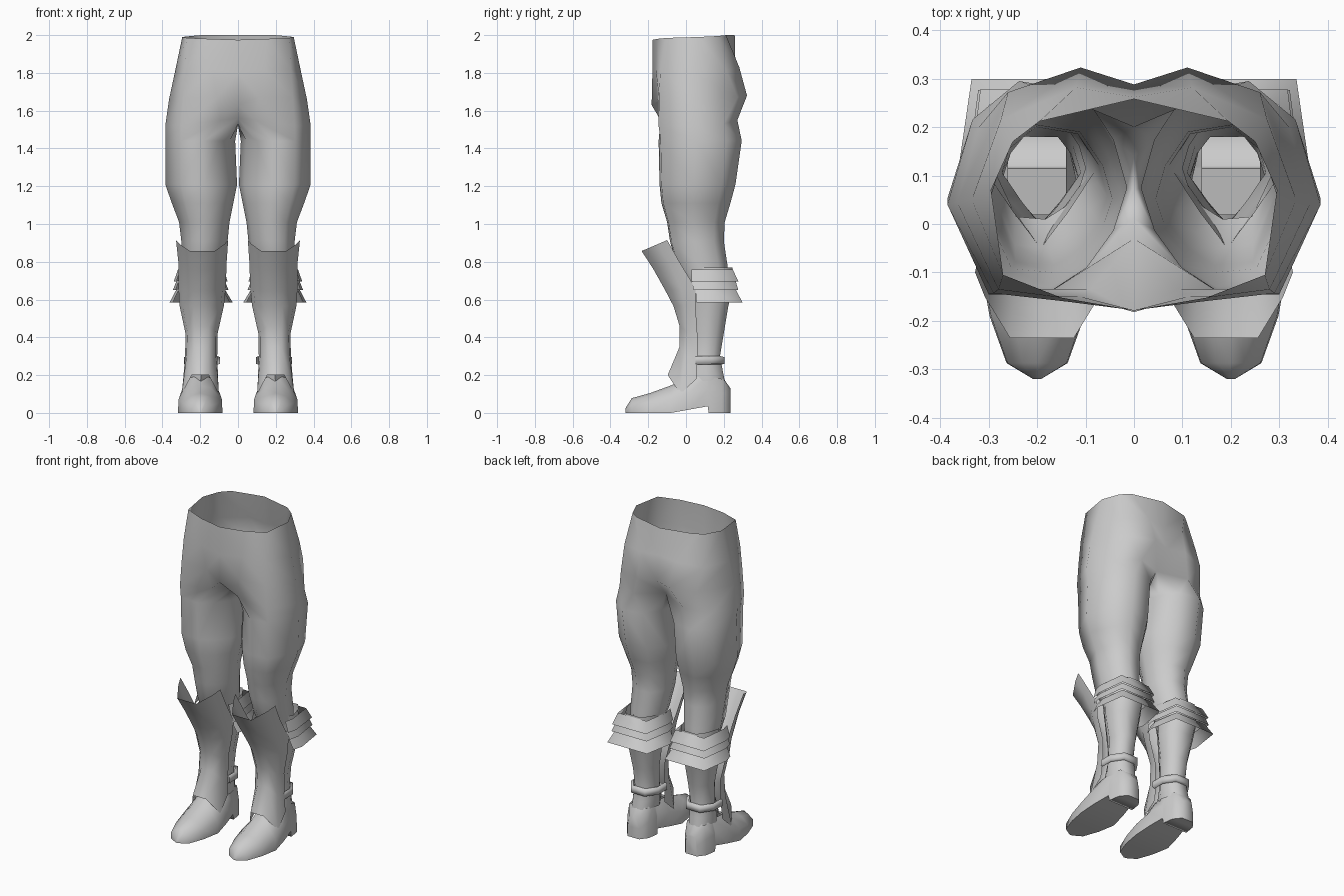
import bpy, math

grey = bpy.data.materials.new("plain_grey")
grey.diffuse_color = (0.6, 0.6, 0.6, 1)


def loft(name, rows, closed, caps=False, skip=(), angle=85):
    """Skin rows of points (all the same length) and mirror the part to the other side."""
    n = len(rows[0])
    verts = [p for r in rows for p in r]
    faces = []
    for r in range(len(rows) - 1):
        for i in range(n if closed else n - 1):
            j = (i + 1) % n
            if (r, i) not in skip:
                faces.append((r * n + i, (r + 1) * n + i, (r + 1) * n + j, r * n + j))
    if caps:
        faces.append(tuple(range(n)))
        faces.append(tuple(reversed(range(len(verts) - n, len(verts)))))
    finish(name, verts, faces, angle)


def finish(name, verts, faces, angle):
    me = bpy.data.meshes.new(name)
    me.from_pydata(verts, [], faces)
    me.materials.append(grey)
    ob = bpy.data.objects.new(name, me)
    bpy.context.collection.objects.link(ob)
    bpy.ops.object.select_all(action='DESELECT')
    ob.select_set(True)
    bpy.context.view_layer.objects.active = ob
    bpy.ops.object.shade_smooth_by_angle(angle=math.radians(angle))
    mod = ob.modifiers.new("mirror", 'MIRROR')
    mod.use_clip = True
    mod.merge_threshold = 0.002


# Cross-sections: u from inner to outer, v from front to back
LEG = [(-.55, -.75), (-.1, -1), (.55, -.95), (1, -.1), (.72, .64),
       (.2, 1), (-.5, .9), (-.85, .45), (-1, 0), (-.85, -.4)]
SHAFT = [(0, -1), (.5, -.5), (1, .08), (.8, .62), (.45, 1),
         (-.45, 1), (-.8, .62), (-1, .08), (-.5, -.5)]
# Open cross-sections of straps wrapped round the back of the calf and ankle
CUFF = [(.9, -1), (1, -.5), (.84, 1), (-.8, 1), (-1, -.5), (-.9, -1)]
STRAP = [(1, -1), (1, .1), (.5, 1), (-.5, 1), (-1, .1), (-1, -1)]


def ring(shape, z, x0, x1, y0, y1):
    cx, cy, rx, ry = (x0 + x1) / 2, (y0 + y1) / 2, (x1 - x0) / 2, (y1 - y0) / 2
    return [(cx + u * rx, cy + v * ry, z) for u, v in shape]


# Hips: half rows running from front centre round the side to back centre
hips = [
    [(0, -.178, 1.975), (.15, -.152, 1.98), (.27, -.105, 1.985), (.295, .07, 1.99),
     (.25, .17, 1.995), (.195, .212, 2), (0, .258, 2)],
    [(0, -.178, 1.80), (.14, -.16, 1.82), (.28, -.135, 1.82), (.335, .05, 1.80),
     (.275, .215, 1.81), (.12, .282, 1.83), (0, .262, 1.83)],
    [(0, -.182, 1.63), (.11, -.15, 1.67), (.29, -.143, 1.67), (.365, .045, 1.66),
     (.26, .272, 1.67), (.11, .323, 1.68), (0, .288, 1.68)],
    [(0, -.03, 1.56), (.09, -.135, 1.55), (.30, -.145, 1.52), (.385, .04, 1.52),
     (.32, .20, 1.53), (.17, .272, 1.55), (0, .20, 1.57)],
]
crotch = [(0, .14, 1.53), (0, .07, 1.525), (0, .01, 1.53)]
legs = [ring(LEG, *r) for r in [
    (1.44, .015, .385, -.145, .295),
    (1.21, .005, .385, -.14, .262),
    (1.11, .025, .35, -.13, .235),
    (1.01, .045, .312, -.10, .205),
    (.91, .055, .30, -.085, .20),
    (.78, .075, .295, -.05, .22),
    (.68, .10, .285, .01, .22)]]
verts = [p for r in hips for p in r] + crotch + [p for r in legs for p in r]
faces = []
for r in range(3):
    for i in range(6):
        a = r * 7 + i
        faces.append((a, a + 7, a + 8, a + 1))
for r in range(len(legs)):                       # leg tube hangs from the last hip row
    top, low = 21 + r * 10, 31 + r * 10
    for i in range(10):
        j = (i + 1) % 10
        faces.append((top + i, low + i, low + j, top + j))
finish("trousers", verts, faces, 85)

# Boot shaft
loft("boot_shaft", [ring(SHAFT, *r) for r in [
    (.77, .08, .305, -.05, .245),
    (.66, .082, .315, -.03, .25),
    (.57, .085, .305, -.02, .225),
    (.42, .11, .272, -.005, .20),
    (.30, .115, .27, .0, .18),
    (.22, .115, .275, -.03, .195),
    (.17, .12, .275, -.04, .205)]], True)

# Boot foot: sections from toe to heel (y, sole height, half width, top, top half width),
# left open on top inside the shaft
foot = []
for y, s, w, t, tw in [
        (-.32, 0, .008, .025, .005), (-.287, 0, .063, .078, .03), (-.19, 0, .098, .105, .05),
        (-.08, 0, .118, .145, .06), (.02, .018, .105, .20, .06), (.115, .035, .085, .21, .06),
        (.12, 0, .085, .21, .06), (.19, 0, .075, .195, .06), (.235, 0, .04, .13, .03)]:
    m = s + (t - s) * .5
    half = [(w, s), (w * .97, m), (tw, t - .015)]
    sec = half + [(0, t)] + [(-x, z) for x, z in reversed(half)]
    foot.append([(.2 + x, y, z) for x, z in sec])
loft("boot_foot", foot, True, caps=True, skip={(r, i) for r in (4, 5, 6) for i in (2, 3)})

# Shin guard: each row is side (half width, y, z), middle, front
guard = []
for cx, side, mid, front in [
        (.19, (.138, -.10, .915), (.118, -.15, .893), (.066, -.235, .857)),
        (.188, (.128, -.035, .80), (.112, -.085, .785), (.062, -.172, .76)),
        (.19, (.125, .05, .66), (.108, -.025, .655), (.05, -.108, .645)),
        (.192, (.118, .05, .57), (.102, -.01, .57), (.045, -.066, .565)),
        (.193, (.085, .06, .42), (.075, .005, .43), (.04, -.034, .46)),
        (.195, (.085, .06, .30), (.078, .0, .30), (.036, -.034, .35)),
        (.20, (.09, .055, .18), (.098, -.03, .10), (.045, -.097, .20))]:
    guard.append([(cx - w, y, z) for w, y, z in (side, mid, front)] +
                 [(cx + w, y, z) for w, y, z in (front, mid, side)])
loft("shin_guard", guard, False)

# Layered calf cuff with a flared lower edge, and the ankle strap
for name, shape, rows in [
    ("cuff_upper", CUFF, [(.76, .075, .318, .03, .247), (.695, .055, .34, .03, .278)]),
    ("cuff_middle", CUFF, [(.70, .07, .325, .03, .262), (.65, .05, .345, .04, .277)]),
    ("cuff_flare", CUFF, [(.655, .07, .325, .05, .262), (.585, .028, .362, .055, .299)]),
    ("ankle_strap", STRAP, [(.30, .11, .276, .05, .185), (.295, .095, .286, .05, .203),
                            (.26, .095, .286, .05, .203), (.255, .11, .276, .05, .185)]),
]:
    loft(name, [ring(shape, *r) for r in rows], False)
